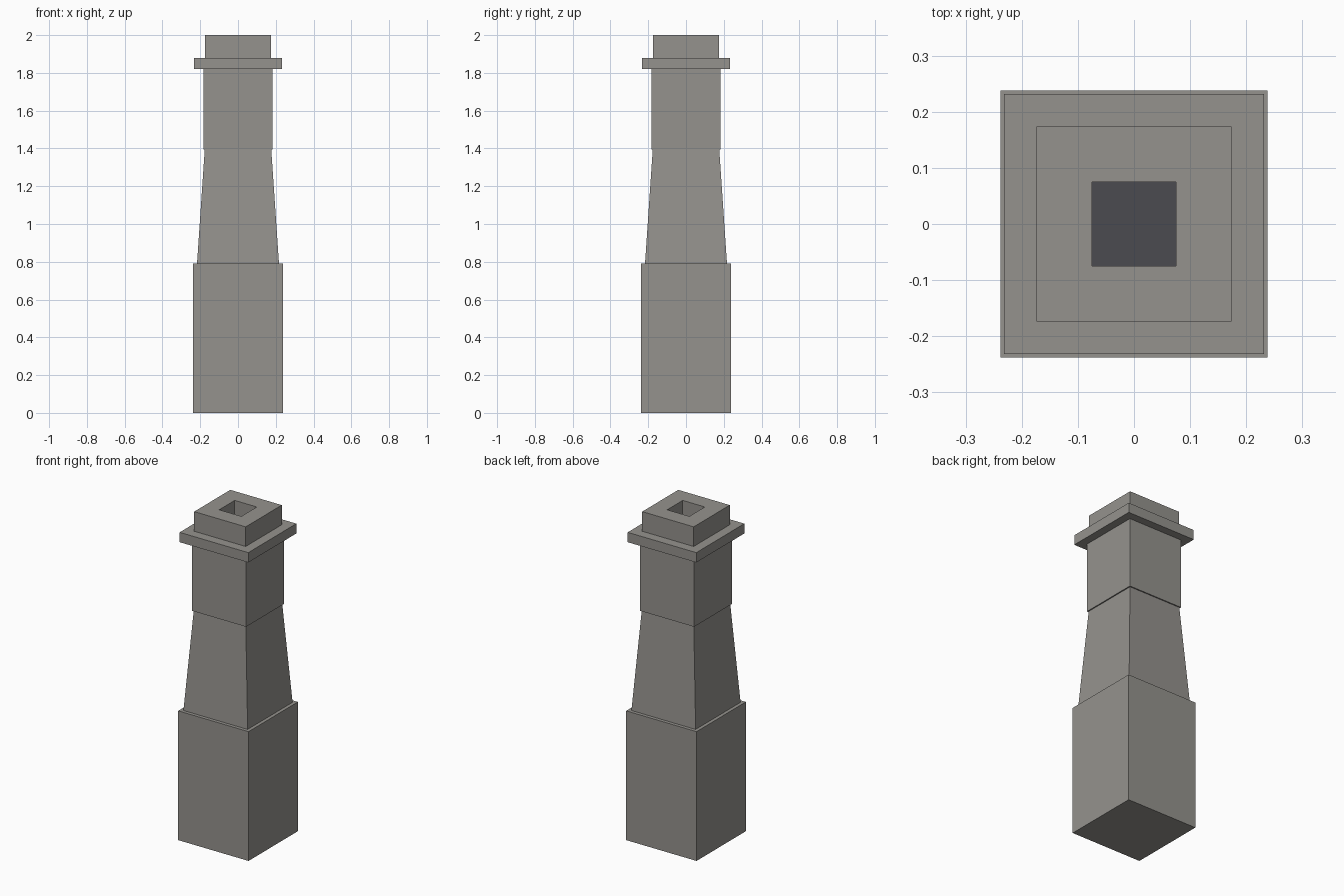
import bpy, bmesh

if "Cube" in bpy.data.objects:
    bpy.data.objects.remove(bpy.data.objects["Cube"])


def material(name, rgb):
    m = bpy.data.materials.new(name)
    m.diffuse_color = (*rgb, 1.0)
    m.use_nodes = True
    m.node_tree.nodes["Principled BSDF"].inputs["Base Color"].default_value = m.diffuse_color
    return m


stone = material("warm grey stone", (0.30, 0.29, 0.27))
soot = material("dark soot", (0.07, 0.07, 0.08))


def ring(bm, half, z):
    return [bm.verts.new((sx * half, sy * half, z))
            for sx, sy in ((-1, -1), (1, -1), (1, 1), (-1, 1))]


def stack(name, levels, last_mat=0):
    """Square lofted solid through (half width, z) levels, closed at both ends."""
    bm = bmesh.new()
    rings = [ring(bm, h, z) for h, z in levels]
    bm.faces.new(rings[0][::-1])
    for a, b in zip(rings, rings[1:]):
        for i in range(4):
            j = (i + 1) % 4
            bm.faces.new((a[i], a[j], b[j], b[i]))
    bm.faces.new(rings[-1]).material_index = last_mat
    me = bpy.data.meshes.new(name)
    bm.to_mesh(me)
    bm.free()
    me.materials.append(stone)
    me.materials.append(soot)
    ob = bpy.data.objects.new(name, me)
    bpy.context.collection.objects.link(ob)
    return ob


# Chimney body from the ground up
stack("base_block", [(0.238, 0.0), (0.238, 0.79)])
stack("tapered_shaft", [(0.217, 0.79), (0.176, 1.395)])
stack("upper_shaft", [(0.183, 1.395), (0.183, 1.82)])
stack("cap_slab", [(0.232, 1.82), (0.232, 1.88)])

# Flue collar with a square opening and a sooty floor
stack("flue_collar", [(0.174, 1.88), (0.174, 2.0), (0.075, 2.0), (0.075, 1.885)], last_mat=1)
